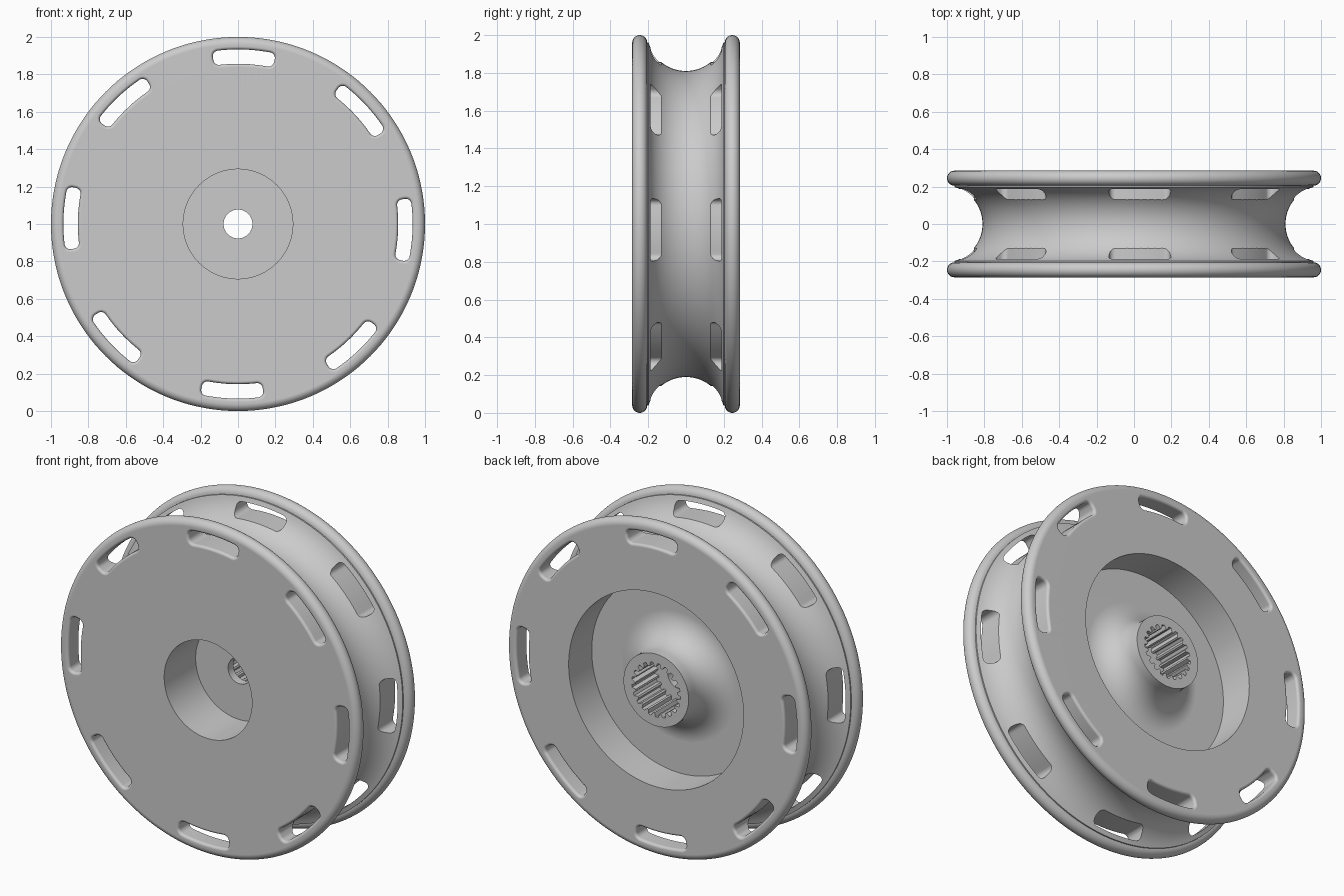
import bpy, bmesh
from math import sin, cos, pi, radians, sqrt, asin
from mathutils import Matrix

if "Cube" in bpy.data.objects:
    bpy.data.objects.remove(bpy.data.objects["Cube"])

HALF = 0.285          # half width of the wheel
FLANGE_IN = 0.205     # inner face of each flange
EDGE = 0.04           # rounding of the flange rims
GROOVE_R = 0.205      # radius of the groove section
GROOVE_C = 1.015      # radial position of its centre
FLOOR = 0.065         # floor of the rear recess
LIFT = Matrix.Translation((0, 0, 1))

grey = bpy.data.materials.new("plain grey")
grey.use_nodes = True
grey.diffuse_color = (0.6, 0.6, 0.6, 1)
grey.node_tree.nodes["Principled BSDF"].inputs["Base Color"].default_value = (0.6, 0.6, 0.6, 1)


def arc(cx, cy, r, a0, a1, n):
    """Points along an arc, angles in degrees."""
    steps = [radians(a0 + (a1 - a0) * i / n) for i in range(n + 1)]
    return [(cx + r * cos(a), cy + r * sin(a)) for a in steps]


def finish(bm, name):
    bmesh.ops.recalc_face_normals(bm, faces=bm.faces)
    bm.transform(LIFT)
    mesh = bpy.data.meshes.new(name)
    bm.to_mesh(mesh)
    bm.free()
    mesh.materials.append(grey)
    obj = bpy.data.objects.new(name, mesh)
    bpy.context.collection.objects.link(obj)
    return obj


def loft(bm, rings):
    """Closed solid through matching rings of points."""
    loops = [[bm.verts.new(p) for p in ring] for ring in rings]
    n = len(loops[0])
    for a, b in zip(loops, loops[1:]):
        for i in range(n):
            j = (i + 1) % n
            bm.faces.new((a[i], a[j], b[j], b[i]))
    bm.faces.new(loops[0])
    bm.faces.new(loops[-1])


def cut(obj, cutter):
    cutter.hide_render = True
    mod = obj.modifiers.new("cut", "BOOLEAN")
    mod.operation = "DIFFERENCE"
    mod.solver = "EXACT"
    mod.object = cutter
    bpy.context.view_layer.objects.active = obj
    bpy.ops.object.modifier_apply(modifier=mod.name)
    bpy.data.objects.remove(cutter)


# Wheel body: (radius, y) section turned about the y axis
sweep = 180 / pi * asin((GROOVE_C - (1 - EDGE)) / GROOVE_R)
mid = HALF - EDGE
section = [(0.077, 0.015), (0.293, 0.015), (0.293, -HALF)]
section += arc(1 - EDGE, -mid, EDGE, -90, 90, 14)
section += arc(GROOVE_C, 0, GROOVE_R, 270 - sweep, 90 + sweep, 28)
section += arc(1 - EDGE, mid, EDGE, -90, 90, 14)
section += [(0.583, HALF), (0.583, FLOOR)]
section += arc(0.387, FLOOR + 0.17, 0.17, 270, 180, 14)
section += [(0.217, HALF), (0.077, HALF)]

bm = bmesh.new()
ring = [bm.verts.new((r, y, 0)) for r, y in section]
edges = [bm.edges.new((ring[i], ring[(i + 1) % len(ring)])) for i in range(len(ring))]
bmesh.ops.spin(bm, geom=ring + edges, cent=(0, 0, 0), axis=(0, 1, 0),
               angle=2 * pi, steps=144, use_merge=True)
bmesh.ops.remove_doubles(bm, verts=bm.verts, dist=1e-5)
wheel = finish(bm, "grooved_wheel")


# Curved rim slots with softened mouths
def slot_ring(angle, grow, y):
    r_mid, c = 0.895, 0.03 + grow
    u, s = 0.165 + grow - c, 0.0385 + grow - c
    flat = []
    for q, (cu, cs) in enumerate([(u, s), (-u, s), (-u, -s), (u, -s)]):
        flat += arc(cu, cs, c, 90 * q, 90 * q + 90, 6)
        if q % 2 == 0:
            side = 1 if q == 0 else -1
            flat += [(side * u * (1 - k / 5), side * (s + c)) for k in range(1, 10)]
    pts = []
    for t, d in flat:
        a = angle + t / r_mid
        pts.append(((r_mid + d) * cos(a), y, (r_mid + d) * sin(a)))
    return pts


SOFT = 0.016
bm = bmesh.new()
mouth = [(HALF + 0.02, SOFT)]
for i in range(6):
    depth = SOFT * (1 - cos(pi / 2 * i / 5))
    mouth.append((HALF - depth, SOFT - sqrt(max(0, SOFT ** 2 - (SOFT - depth) ** 2))))
levels = [(-y, g) for y, g in mouth] + [(y, g) for y, g in reversed(mouth)]
for k in range(8):
    loft(bm, [slot_ring(radians(45 * k - 2), g, y) for y, g in levels])
cut(wheel, finish(bm, "slot_cutter"))

# Toothed socket in the rear hub
TEETH = 21
outline = []
for k in range(TEETH):
    for frac, r in [(0, 0.14), (0.25, 0.14), (0.45, 0.163), (0.8, 0.163)]:
        a = 2 * pi * (k + frac) / TEETH
        outline.append((r * cos(a), r * sin(a)))
bm = bmesh.new()
loft(bm, [[(x, y, z) for x, z in outline] for y in (FLOOR, HALF + 0.05)])
cut(wheel, finish(bm, "socket_cutter"))

# Smooth shading with crisp edges
bpy.ops.object.select_all(action="DESELECT")
wheel.select_set(True)
bpy.context.view_layer.objects.active = wheel
bpy.ops.object.shade_smooth_by_angle(angle=radians(30))
normals = wheel.modifiers.new("even normals", "WEIGHTED_NORMAL")
normals.keep_sharp = True
